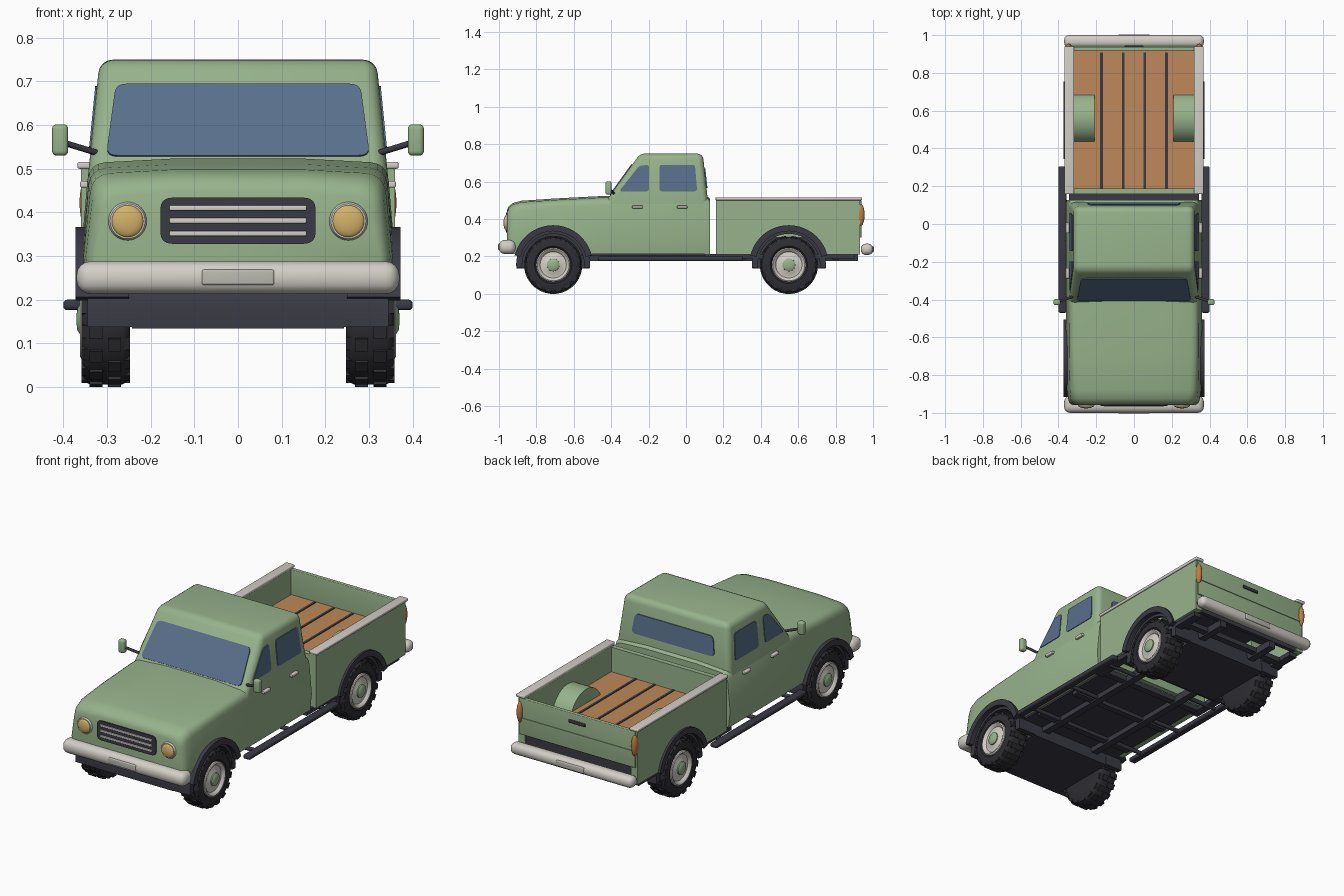
import bpy, bmesh, math
from mathutils import Vector, Matrix

if "Cube" in bpy.data.objects:
    bpy.data.objects.remove(bpy.data.objects["Cube"], do_unlink=True)


def material(name, *rgb):
    m = bpy.data.materials.new(name)
    m.use_nodes = True
    m.diffuse_color = (*rgb, 1)
    m.node_tree.nodes["Principled BSDF"].inputs["Base Color"].default_value = (*rgb, 1)
    return m


GREEN = material("sage green paint", .31, .45, .26)
DARK = material("dark trim", .042, .042, .058)
RUBBER = material("tyre rubber", .027, .027, .033)
WHITE = material("off white", .65, .62, .57)
GLASS = material("blue glass", .1, .16, .26)
WOOD = material("wood planks", .52, .25, .1)
YELLOW = material("headlight yellow", .66, .45, .14)
ORANGE = material("tail light orange", .5, .2, .05)
PLATE = material("plate grey", .5, .49, .44)


# ---- helpers ----
def smooth(ob):
    bpy.ops.object.select_all(action='DESELECT')
    ob.select_set(True)
    bpy.context.view_layer.objects.active = ob
    bpy.ops.object.shade_smooth_by_angle(angle=math.radians(40))


def finish(name, bm, mat, sym=False):
    bmesh.ops.recalc_face_normals(bm, faces=bm.faces[:])
    me = bpy.data.meshes.new(name)
    bm.to_mesh(me)
    bm.free()
    me.materials.append(mat)
    ob = bpy.data.objects.new(name, me)
    bpy.context.collection.objects.link(ob)
    smooth(ob)
    if sym:
        ob.modifiers.new("mirror", 'MIRROR')
    return ob


def bevel_edges(bm, width):
    if width:
        bmesh.ops.bevel(bm, geom=bm.edges[:], offset=width, segments=4, profile=.5, affect='EDGES')


def loft(name, rings, mat, sym=False, bevel=0):
    bm = bmesh.new()
    rows = [[bm.verts.new(p) for p in ring] for ring in rings]
    n = len(rows[0])
    for a, b in zip(rows, rows[1:]):
        for i in range(n):
            j = (i + 1) % n
            bm.faces.new((a[i], a[j], b[j], b[i]))
    bm.faces.new(rows[0])
    bm.faces.new(rows[-1][::-1])
    bmesh.ops.recalc_face_normals(bm, faces=bm.faces[:])
    bevel_edges(bm, bevel)
    return finish(name, bm, mat, sym)


def box(name, xs, ys, zs, mat, bevel=0, sym=False):
    rings = [[(xs[0], ys[0], z), (xs[1], ys[0], z), (xs[1], ys[1], z), (xs[0], ys[1], z)] for z in zs]
    return loft(name, rings, mat, sym, bevel)


def rounded(pts, r):
    out = []
    pts = [Vector(p) for p in pts]
    for i, p in enumerate(pts):
        a = p + (pts[i - 1] - p).normalized() * r
        b = p + (pts[(i + 1) % len(pts)] - p).normalized() * r
        for t in (0, .25, .5, .75, 1):
            out.append(a * (1 - t) ** 2 + p * 2 * t * (1 - t) + b * t * t)
    return out


def prism(name, pts, vec, mat, sym=False):
    pts = [Vector(p) for p in pts]
    return loft(name, [pts, [p + Vector(vec) for p in pts]], mat, sym)


def lathe(name, start, axis, profile, mat, sym=False, n=32):
    # profile holds (distance along axis, radius)
    axis = Vector(axis).normalized()
    q = axis.to_track_quat('Z', 'Y')
    rings = [[Vector(start) + q @ Vector((r * math.cos(k * math.tau / n), r * math.sin(k * math.tau / n), d))
              for k in range(n)] for d, r in profile]
    return loft(name, rings, mat, sym)


def rod(name, p, q, r, mat, sym=False):
    d = Vector(q) - Vector(p)
    return lathe(name, p, d, [(0, r), (d.length, r)], mat, sym, 12)


def ellipsoid(name, centre, size, mat):
    bm = bmesh.new()
    bmesh.ops.create_uvsphere(bm, u_segments=24, v_segments=12, radius=1,
                              matrix=Matrix.Translation(centre) @ Matrix.Diagonal((*size, 1)))
    return finish(name, bm, mat, True)


def arc(x, cy, cz, r, a0, a1, n=28):
    angles = [math.radians(a0 + (a1 - a0) * i / n) for i in range(n + 1)]
    return [(x, cy + r * math.cos(a), cz + r * math.sin(a)) for a in angles]


AXLES = {"front": -.71, "rear": .55}
HUB = .155


def cut_arches(ob):
    for y in AXLES.values():
        cutter = rod("arch_cutter", (-.6, y, HUB), (.6, y, HUB), .195, DARK)
        mod = ob.modifiers.new("arch", 'BOOLEAN')
        mod.object, mod.operation, mod.solver = cutter, 'DIFFERENCE', 'EXACT'
        bpy.context.view_layer.objects.active = ob
        bpy.ops.object.modifier_apply(modifier=mod.name)
        bpy.data.objects.remove(cutter, do_unlink=True)
    smooth(ob)


# ---- lower body with bonnet ----
def body_ring(y, w, top, r):
    t = w - .015
    half = [(w - .01, .213), (w, .3), (t, top - r), (t - .1 * r, top - .6 * r), (t - .3 * r, top - .3 * r),
            (t - .6 * r, top - .1 * r), (t - r, top), (t * .45, top + .008)]
    return [(x, y, z) for x, z in half] + [(-x, y, z) for x, z in reversed(half)]


body = loft("cab_body", [body_ring(*s) for s in (
    (-.957, .325, .44, .05), (-.948, .34, .46, .05), (-.925, .349, .478, .05), (-.88, .354, .49, .045),
    (-.7, .358, .502, .04), (-.45, .36, .515, .04), (.112, .36, .515, .04), (.128, .356, .5, .04))], GREEN)
cut_arches(body)

# ---- cab upper ----
LOW, HIGH = .45, .75


def lerp(z, a, b):
    return a + (b - a) * (z - LOW) / (HIGH - LOW)


def side_x(z): return lerp(z, .347, .317)
def front_y(z): return lerp(z, -.461, -.245)
def back_y(z): return lerp(z, .122, .09)


loft("cab_upper", [[(-side_x(z), front_y(z), z), (side_x(z), front_y(z), z),
                    (side_x(z), back_y(z), z), (-side_x(z), back_y(z), z)] for z in (LOW, HIGH)],
     GREEN, bevel=.03)

# ---- windows ----
screen = [(x, front_y(z), z) for x, z in ((-.302, .528), (.302, .528), (.28, .692), (-.28, .692))]
prism("windscreen", rounded(screen, .025), (0, -.004, .003), GLASS)
rear = [(x, back_y(z), z) for x, z in ((-.25, .565), (.25, .565), (.235, .67), (-.235, .67))]
prism("rear_window", rounded(rear, .025), (0, .005, 0), GLASS)
for name, pts in (("quarter_window", ((-.358, .548), (-.198, .548), (-.198, .69), (-.25, .685))),
                  ("door_window", ((-.142, .548), (.06, .548), (.048, .69), (-.142, .69)))):
    prism(name, rounded([(side_x(z), y, z) for y, z in pts], .016), (.004, 0, 0), GLASS, True)

# ---- door handles and mirrors ----
for y in (-.26, -.02):
    box("door_handle", (.34, .362), (y - .028, y + .028), (.457, .472), WHITE, .004, True)
rod("mirror_arm", (.325, -.385, .537), (.4, -.41, .56), .007, DARK, True)
box("mirror", (.389, .426), (-.43, -.398), (.53, .602), GREEN, .011, True)

# ---- grille and headlights ----
prism("grille", rounded([(-.178, -.95, .328), (.178, -.95, .328), (.178, -.95, .434), (-.178, -.95, .434)], .028),
      (0, -.013, 0), DARK)
for z in (.352, .381, .41):
    box("grille_bar", (-.157, .157), (-.969, -.96), (z - .006, z + .006), WHITE, .003)
lathe("headlight_ring", (.253, -.93, .38), (0, -1, 0), [(0, .044), (.03, .044), (.036, .04)], WHITE, True)
ellipsoid("headlight", (.253, -.964, .38), (.037, .012, .037), YELLOW)

# ---- bumpers ----
box("front_bumper", (-.37, .37), (-1, -.91), (.213, .288), WHITE, .032)
box("front_plate", (-.083, .083), (-1.004, -.99), (.234, .269), PLATE, .005)
box("rear_bumper", (-.37, .37), (.935, 1), (.208, .268), WHITE, .026)
box("rear_plate", (-.083, .083), (.99, 1.004), (.222, .254), PLATE, .005)

# ---- cargo bed ----
sides = box("bed_side", (.32, .36), (.16, .93), (.21, .502), GREEN)
cut_arches(sides)
sides.modifiers.new("mirror", 'MIRROR')
box("bed_rail", (.317, .368), (.158, .942), (.5, .516), WHITE, .005, True)
box("bed_front_wall", (-.325, .325), (.16, .187), (.21, .495), GREEN)
box("tailgate", (-.35, .35), (.915, .938), (.3, .498), GREEN, .004)
box("tailgate_ridge", (-.335, .335), (.935, .942), (.385, .393), GREEN)
box("tailgate_handle", (-.05, .05), (.93, .945), (.445, .462), DARK, .004)
box("tailgate_lower_panel", (-.325, .325), (.9, .922), (.21, .3), DARK)
box("bed_underside", (-.322, .322), (.18, .918), (.335, .354), DARK)
box("bed_floor", (-.32, .32), (.187, .915), (.354, .361), WOOD)
for x in (-.172, -.057, .057, .172):
    box("floor_strip", (x - .007, x + .007), (.187, .908), (.358, .364), DARK)
prism("bed_wheel_cover", arc(.21, .56, .3, .138, 0, 180), (.115, 0, 0), GREEN, True)
ellipsoid("tail_light", (.346, .935, .422), (.017, .02, .058), ORANGE)

# ---- chassis and running boards ----
box("cab_underside", (-.31, .31), (-.56, .12), (.203, .216), DARK)
box("chassis_rail", (.145, .185), (-.87, .92), (.175, .214), DARK, sym=True)
for y in (-.4, -.12, .14, .3, .8):
    box("crossmember", (-.3, .3), (y - .018, y + .018), (.183, .21), DARK)
box("bed_sill", (.3, .345), (.1, .9), (.188, .213), DARK, sym=True)
box("running_board", (.358, .4), (-.47, .305), (.176, .2), DARK, .009, True)
for y in (-.38, -.08, .22):
    rod("board_bracket", (.17, y, .19), (.37, y, .19), .011, DARK, True)

# ---- wheels, arches and housings ----
TURN = 16
for end, y in AXLES.items():
    prism(end + "_wheel_housing", arc(-.243, y, HUB, .196, -6, 186), (.486, 0, 0), DARK)
    for part, inner, outer, a, x0, x1 in (("arch_liner", .166, .198, -5, .24, .345),
                                          ("arch_flare", .18, .212, 14, .25, .372)):
        shape = arc(x0, y, HUB, outer, a, 180 - a) + arc(x0, y, HUB, inner, 180 - a, a)
        prism(end + "_" + part, shape, (x1 - x0, 0, 0), DARK, True)
    centre = (0, y, HUB)
    lathe(end + "_tyre", centre, (1, 0, 0), [(.247, .085), (.247, .13), (.253, .142), (.265, .149), (.34, .149),
          (.352, .142), (.358, .13), (.358, .1), (.345, .088)], RUBBER, True, 40)
    lathe(end + "_rim", centre, (1, 0, 0), [(.33, .092), (.358, .091), (.362, .085), (.358, .078), (.347, .07),
          (.35, .045), (.356, .036)], WHITE, True)
    lathe(end + "_hub_cap", centre, (1, 0, 0), [(.345, .035), (.362, .034), (.368, .025), (.37, .01)], GREEN, True)
    # two staggered rows of tread blocks plus shoulder blocks
    bm = bmesh.new()
    for row, (x, wide, reach) in enumerate(((.283, .03, .148), (.325, .03, .148), (.256, .018, .139), (.35, .018, .139))):
        for k in range(TURN):
            spin = Matrix.Rotation((k + row % 2 * .5) * math.tau / TURN, 4, 'X')
            place = Matrix.Translation(centre) @ spin @ Matrix.Translation((x, 0, reach))
            bmesh.ops.create_cube(bm, size=1, matrix=place @ Matrix.Diagonal((wide, .03, .014, 1)))
    finish(end + "_tread", bm, RUBBER, True)
